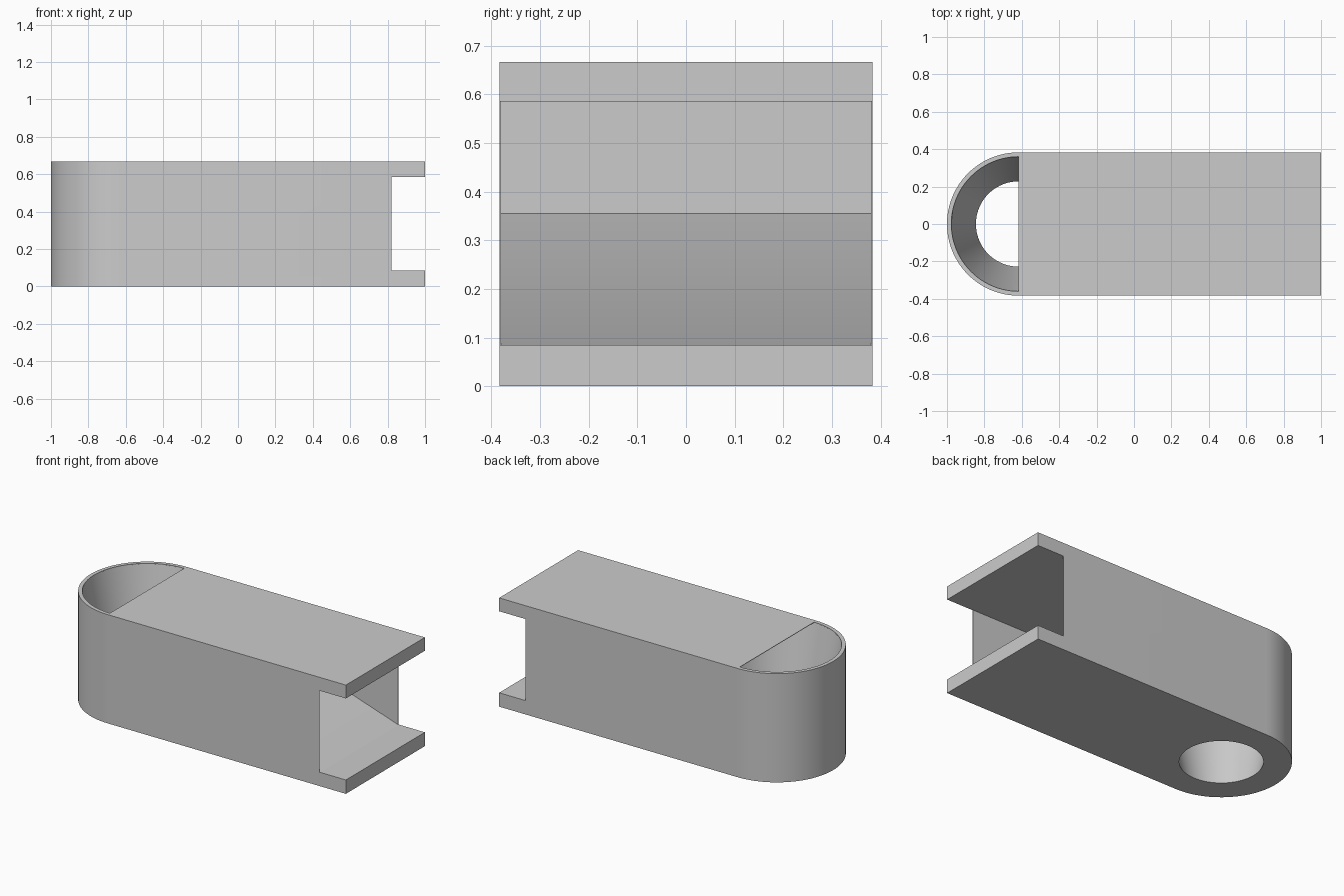
import bpy, bmesh, math
from mathutils import Vector

if "Cube" in bpy.data.objects:
    bpy.data.objects.remove(bpy.data.objects["Cube"])

R, H, CX = 0.383, 0.667, -0.617     # outer radius, height, centre of the round end
R_TOP, R_BOT = 0.36, 0.228          # tapered hole radii
SKIN = 0.003                        # thin walls and cover

grey = bpy.data.materials.new("light_grey")
grey.diffuse_color = (0.6, 0.6, 0.6, 1)
grey.use_nodes = True
grey.node_tree.nodes["Principled BSDF"].inputs["Base Color"].default_value = grey.diffuse_color


def prism(name, pts, direction):
    """Extrude a closed outline of 3D points along a direction."""
    bm = bmesh.new()
    face = bm.faces.new([bm.verts.new(p) for p in pts])
    ext = bmesh.ops.extrude_face_region(bm, geom=[face])
    verts = [g for g in ext["geom"] if isinstance(g, bmesh.types.BMVert)]
    bmesh.ops.translate(bm, verts=verts, vec=Vector(direction))
    bmesh.ops.recalc_face_normals(bm, faces=bm.faces)
    return make(name, bm)


def make(name, bm):
    me = bpy.data.meshes.new(name)
    bm.to_mesh(me)
    bm.free()
    me.materials.append(grey)
    ob = bpy.data.objects.new(name, me)
    bpy.context.collection.objects.link(ob)
    return ob


def left_arc(r, z, n=48):
    """Half circle on the -x side of the round end."""
    angles = [math.pi / 2 + math.pi * i / n for i in range(n + 1)]
    return [(CX + r * math.cos(a), r * math.sin(a), z) for a in angles]


# body: block with one round end
body = prism("body", left_arc(R, 0) + [(1, -R, 0), (1, R, 0)], (0, 0, H))

# open slot across the square end
slot = prism("slot_cutter", [(0.82, -0.5, 0.085), (1.2, -0.5, 0.085),
                             (1.2, -0.5, 0.585), (0.82, -0.5, 0.585)], (0, 1, 0))

# inner chamber with a ramped floor, leaving thin side walls
w = R - SKIN
chamber = prism("chamber_cutter", [(0.83, -w, 0.085), (0.82, -w, 0.085), (-0.01, -w, 0.355),
                                   (-0.01, -w, 0.585), (0.83, -w, 0.585)], (0, 2 * w, 0))

# tapered hole, stopping just under the top so a thin cover remains
z0, z1 = -0.1, H - SKIN
slope = (R_TOP - R_BOT) / H
bm = bmesh.new()
bmesh.ops.create_cone(bm, cap_ends=True, segments=96, radius1=R_BOT + slope * z0,
                      radius2=R_TOP, depth=z1 - z0)
bmesh.ops.translate(bm, verts=bm.verts, vec=(CX, 0, (z0 + z1) / 2))
hole = make("hole_cutter", bm)

# half-round mouth opening the cover
mouth = prism("mouth_cutter", left_arc(R_TOP, H - SKIN - 0.001), (0, 0, 0.1))

# cut the body
bpy.context.view_layer.objects.active = body
body.select_set(True)
for cutter in (chamber, slot, hole, mouth):
    mod = body.modifiers.new(cutter.name, "BOOLEAN")
    mod.operation, mod.solver, mod.object = "DIFFERENCE", "EXACT", cutter
    bpy.ops.object.modifier_apply(modifier=mod.name)
    cutter.hide_render = True
    bpy.data.objects.remove(cutter)

bpy.ops.object.shade_smooth_by_angle(angle=math.radians(30))
